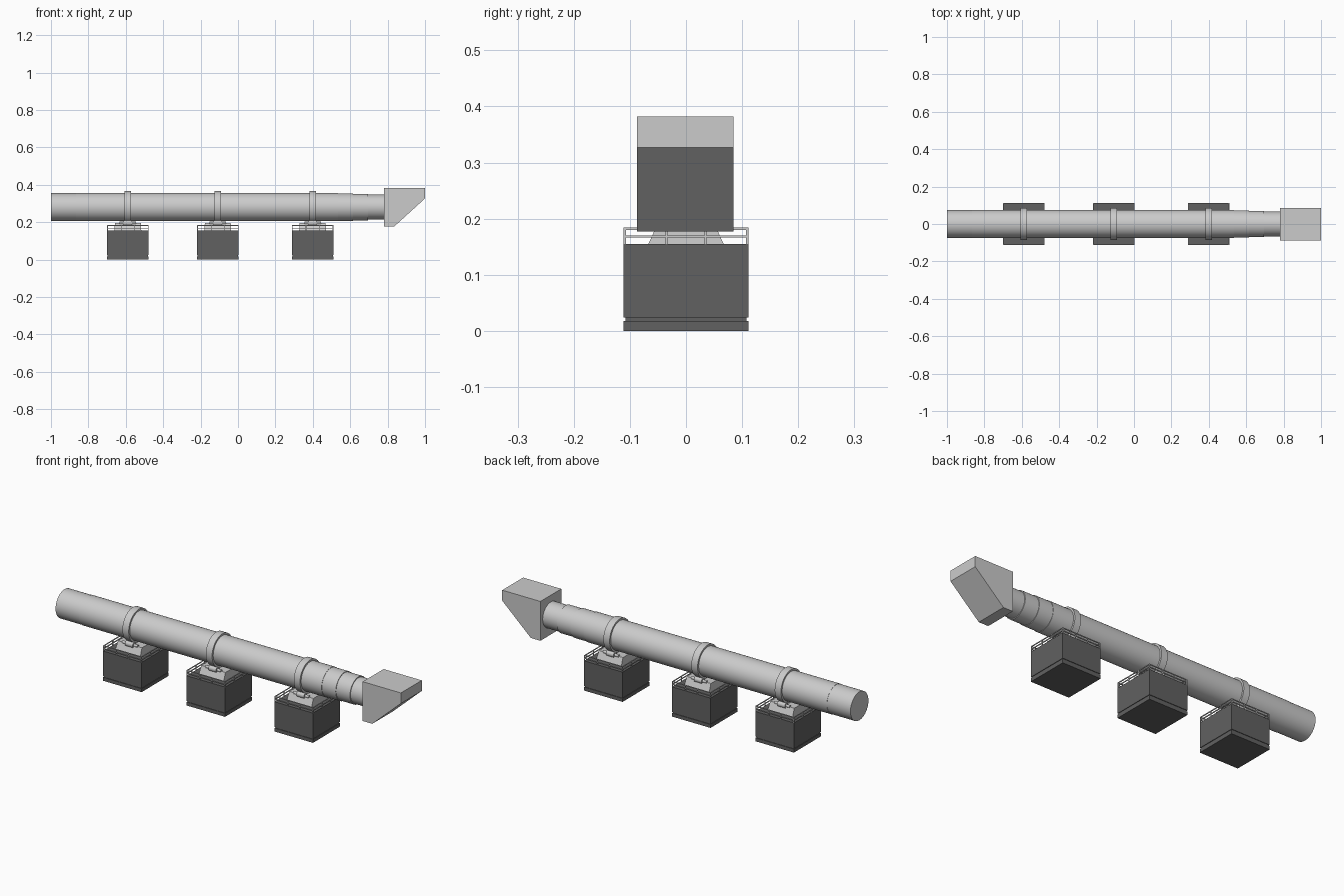
import bpy, bmesh, math
from mathutils import Matrix

if "Cube" in bpy.data.objects:
    bpy.data.objects.remove(bpy.data.objects["Cube"])

AX_Z = 0.281   # height of the drum axis
dark = bpy.data.materials.new("dark_concrete")
dark.diffuse_color = (0.12, 0.12, 0.12, 1)
dark.use_nodes = True
dark.node_tree.nodes["Principled BSDF"].inputs["Base Color"].default_value = dark.diffuse_color


def finish(bm, name, mat=None, smooth=False):
    bmesh.ops.recalc_face_normals(bm, faces=bm.faces)
    me = bpy.data.meshes.new(name)
    bm.to_mesh(me)
    bm.free()
    ob = bpy.data.objects.new(name, me)
    bpy.context.collection.objects.link(ob)
    if mat:
        me.materials.append(mat)
    if smooth:
        bpy.ops.object.select_all(action='DESELECT')
        ob.select_set(True)
        bpy.context.view_layer.objects.active = ob
        bpy.ops.object.shade_smooth_by_angle(angle=math.radians(35))
    return ob


def box(bm, x0, x1, y0, y1, z0, z1):
    m = Matrix.Translation(((x0 + x1) / 2, (y0 + y1) / 2, (z0 + z1) / 2)) @ \
        Matrix.Diagonal((x1 - x0, y1 - y0, z1 - z0, 1))
    return bmesh.ops.create_cube(bm, size=1, matrix=m)["verts"]


def lathe(bm, profile, y=0, z=AX_Z, n=64, closed=False):
    # revolve (x, radius) points about an axis parallel to x
    rings = [[bm.verts.new((x, y + r * math.cos(2 * math.pi * i / n),
                            z + r * math.sin(2 * math.pi * i / n)))
              for i in range(n)] for x, r in profile]
    pairs = list(zip(rings, rings[1:]))
    if closed:
        pairs.append((rings[-1], rings[0]))
    else:
        bm.faces.new(rings[0])
        bm.faces.new(rings[-1])
    for a, b in pairs:
        for i in range(n):
            j = (i + 1) % n
            bm.faces.new((a[i], a[j], b[j], b[i]))


# Drum with stepped sleeves toward the hood
bm = bmesh.new()
lathe(bm, [(-1, 0.074), (-0.865, 0.074), (-0.865, 0.0755), (0.535, 0.0755),
           (0.535, 0.0735), (0.615, 0.0735), (0.615, 0.0705), (0.695, 0.0705),
           (0.695, 0.066), (0.79, 0.066)])
finish(bm, "drum", smooth=True)

# Discharge hood: side profile extruded across y
bm = bmesh.new()
prof = [(0.78, 0.382), (1, 0.382), (1, 0.327), (0.835, 0.177), (0.78, 0.177)]
face = bm.faces.new([bm.verts.new((x, -0.087, z)) for x, z in prof])
ext = bmesh.ops.extrude_face_region(bm, geom=[face])["geom"]
bmesh.ops.translate(bm, vec=(0, 0.172, 0),
                    verts=[v for v in ext if isinstance(v, bmesh.types.BMVert)])
# keep the starting side of the hood closed
if len(bm.faces) < 7:
    bmesh.ops.holes_fill(bm, edges=bm.edges)
finish(bm, "hood")

H = 0.111
for k, cx in enumerate((-0.589, -0.108, 0.399), 1):
    # Riding ring around the drum
    bm = bmesh.new()
    w = 0.018
    lathe(bm, [(cx - w, 0.074), (cx - w, 0.085), (cx + w, 0.085), (cx + w, 0.074)],
          closed=True)
    finish(bm, f"riding_ring_{k}", smooth=True)

    # Pier: base slab, recessed groove and block
    bm = bmesh.new()
    for h, z0, z1 in ((H, 0, 0.018), (H - 0.003, 0.018, 0.024), (H, 0.024, 0.155)):
        box(bm, cx - h, cx + h, -h, h, z0, z1)
    finish(bm, f"pier_{k}", dark)

    # Tapered bearing pedestal
    bm = bmesh.new()
    for v in box(bm, cx - 0.072, cx + 0.072, -0.067, 0.067, 0.155, 0.196):
        if v.co.z > 0.18:
            v.co.x = cx + (v.co.x - cx) * 0.96
            v.co.y *= 0.72
    finish(bm, f"pedestal_{k}")

    # Support rollers and their shafts
    bm = bmesh.new()
    for s in (-1, 1):
        lathe(bm, [(cx - 0.044, 0.007), (cx - 0.022, 0.007), (cx - 0.022, 0.014),
                   (cx + 0.022, 0.014), (cx + 0.022, 0.007), (cx + 0.044, 0.007)],
              y=s * 0.045, z=0.196, n=24)
    finish(bm, f"rollers_{k}", smooth=True)

    # Guard rail: two rails on each side, posts around the edge
    bm = bmesh.new()
    e, t = H - 0.002, 0.002
    for z in (0.168, 0.182):
        for s in (-1, 1):
            box(bm, cx - H, cx + H, s * e - t, s * e + t, z - t, z + t)
            box(bm, cx + s * e - t, cx + s * e + t, -H, H, z - t, z + t)
    spots = [-e, -e * 0.32, e * 0.32, e]
    for px in spots:
        for py in spots:
            if max(abs(px), abs(py)) > e * 0.9:
                box(bm, cx + px - t, cx + px + t, py - t, py + t, 0.153, 0.183)
    finish(bm, f"guard_rail_{k}")
